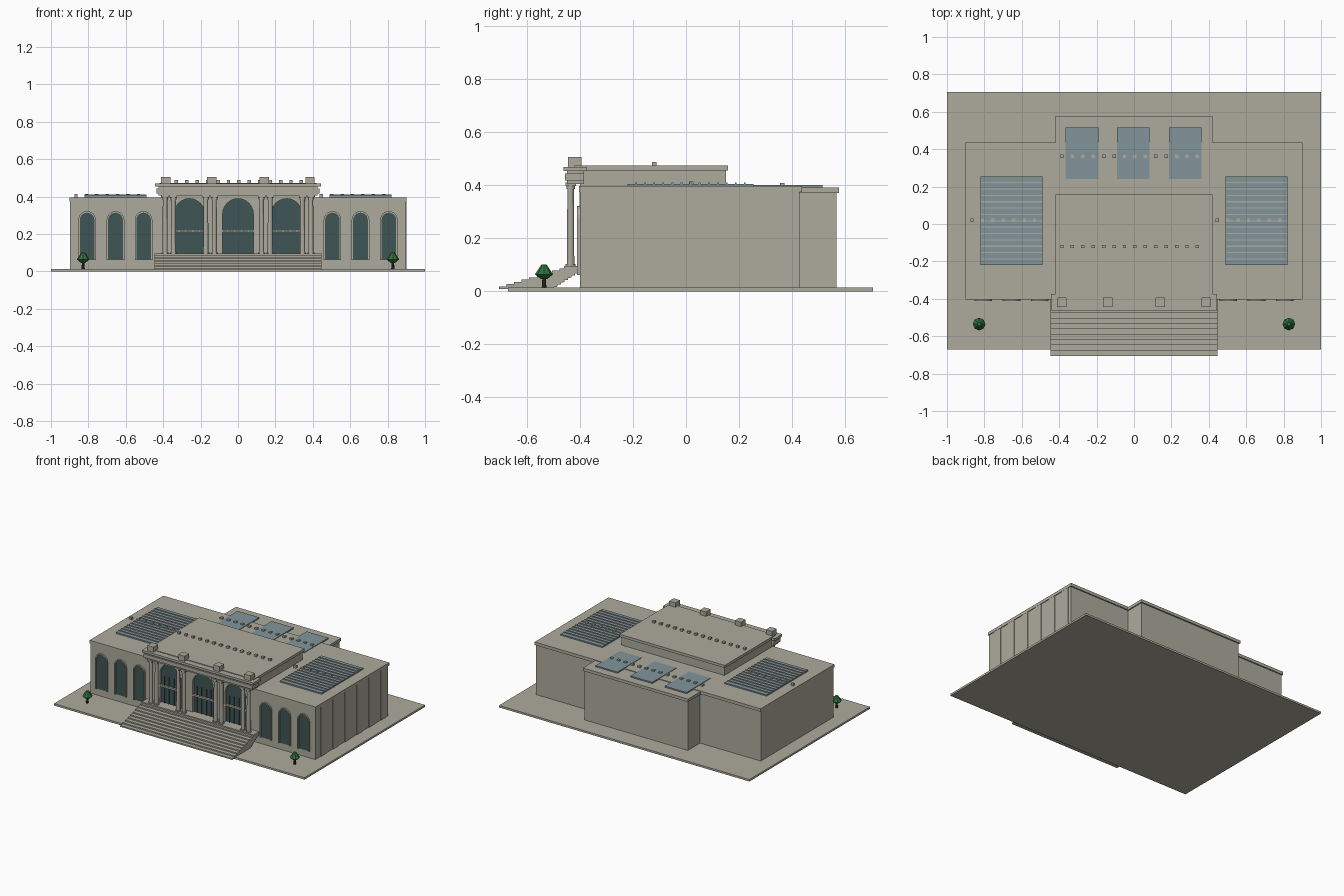
import bpy, bmesh, math
from mathutils import Matrix

cube = bpy.data.objects.get("Cube")
if cube:
    bpy.data.objects.remove(cube)


def material(name, r, g, b):
    m = bpy.data.materials.new(name)
    m.use_nodes = True
    m.diffuse_color = (r, g, b, 1)
    m.node_tree.nodes["Principled BSDF"].inputs["Base Color"].default_value = (r, g, b, 1)
    return m


STONE = material("warm grey stone", 0.42, 0.41, 0.34)
GLASS = material("dark teal glass", 0.05, 0.09, 0.09)
SKY = material("pale blue skylight", 0.22, 0.30, 0.33)
LEAF = material("tree green", 0.03, 0.16, 0.05)
BARK = material("dark bark", 0.03, 0.03, 0.025)


def finish(name, bm, mat):
    bmesh.ops.recalc_face_normals(bm, faces=bm.faces)
    me = bpy.data.meshes.new(name)
    bm.to_mesh(me)
    bm.free()
    me.materials.append(mat)
    ob = bpy.data.objects.new(name, me)
    bpy.context.collection.objects.link(ob)
    return ob


def add_box(bm, x0, x1, y0, y1, z0, z1):
    mat = Matrix.Translation(((x0 + x1) / 2, (y0 + y1) / 2, (z0 + z1) / 2))
    bmesh.ops.create_cube(bm, size=1, matrix=mat @ Matrix.Diagonal((x1 - x0, y1 - y0, z1 - z0, 1)))


def boxes(name, mat, *dims):
    bm = bmesh.new()
    for d in dims:
        add_box(bm, *d)
    return finish(name, bm, mat)


def arch(cx, half, z0, top, n=12):
    """Outline of a round-headed opening, from one foot to the other."""
    spring = top - half
    curve = [(cx + half * math.cos(math.pi * i / n), spring + half * math.sin(math.pi * i / n))
             for i in range(n + 1)]
    return [(cx + half, z0)] + curve + [(cx - half, z0)]


def add_prism(bm, outline, y0, y1):
    face = bm.faces.new([bm.verts.new((x, y0, z)) for x, z in outline])
    ext = bmesh.ops.extrude_face_region(bm, geom=[face])
    for v in ext["geom"]:
        if isinstance(v, bmesh.types.BMVert):
            v.co.y = y1


def add_arch_frame(bm, cx, half, z0, top, width, y0, y1):
    outer = arch(cx, half, z0, top)
    inner = arch(cx, half - width, z0, top - width)
    for i in range(len(outer) - 1):
        add_prism(bm, [outer[i], outer[i + 1], inner[i + 1], inner[i]], y0, y1)


def add_round(bm, x, y, z0, z1, r0, r1, sides):
    bmesh.ops.create_cone(bm, cap_ends=True, segments=sides, radius1=r0, radius2=r1,
                          depth=z1 - z0, matrix=Matrix.Translation((x, y, (z0 + z1) / 2)))


WING_X = [s * x for s in (-1, 1) for x in (0.505, 0.655, 0.807)]
BAY_X = [-0.26, 0, 0.26]
FRONT = -0.40

# Ground and main masses
boxes("ground_slab", STONE, (-1, 1, -0.67, 0.705, 0, 0.014))
body = boxes("main_body", STONE, (-0.897, 0.897, FRONT, 0.428, 0.01, 0.38))
boxes("main_roof", STONE, (-0.902, 0.902, FRONT - 0.004, 0.437, 0.374, 0.396))
boxes("rear_block", STONE, (-0.412, 0.412, 0.4, 0.567, 0.01, 0.375))
boxes("rear_roof", STONE, (-0.42, 0.42, 0.4, 0.577, 0.37, 0.391))
centre = boxes("central_hall", STONE, (-0.412, 0.412, FRONT + 0.001, 0.15, 0.38, 0.46))
boxes("central_roof", STONE, (-0.42, 0.42, -0.42, 0.158, 0.455, 0.474))

# Recessed arched bays and their glass
bm = bmesh.new()
for x in BAY_X:
    add_prism(bm, arch(x, 0.088, 0.095, 0.395), FRONT - 0.05, FRONT + 0.02)
cutter = finish("bay_cutter", bm, STONE)
cutter.hide_render = True
cutter.hide_viewport = True
for ob in (body, bpy.data.objects["main_roof"], centre):
    mod = ob.modifiers.new("bays", "BOOLEAN")
    mod.object = cutter
    mod.solver = "EXACT"

bm = bmesh.new()
for x in BAY_X:
    add_prism(bm, arch(x, 0.088, 0.095, 0.395), FRONT + 0.015, FRONT + 0.025)
for x in WING_X:
    add_prism(bm, arch(x, 0.042, 0.062, 0.318), FRONT - 0.003, FRONT + 0.004)
finish("window_glass", bm, GLASS)

# Window frames, transoms and mullions
bm = bmesh.new()
for x in WING_X:
    add_arch_frame(bm, x, 0.047, 0.062, 0.322, 0.008, FRONT - 0.011, FRONT + 0.002)
for x in BAY_X:
    add_arch_frame(bm, x, 0.088, 0.095, 0.395, 0.006, FRONT - 0.002, FRONT + 0.02)
    add_box(bm, x - 0.086, x + 0.086, FRONT, FRONT + 0.018, 0.21, 0.222)
finish("window_frames", bm, STONE)
bm = bmesh.new()
for x in BAY_X:
    for dx in (-0.055, -0.02, 0.02, 0.055):
        add_box(bm, x + dx - 0.002, x + dx + 0.002, FRONT + 0.008, FRONT + 0.016, 0.095, 0.285)
finish("door_mullions", bm, GLASS)

# Entrance steps and landing
bm = bmesh.new()
STEPS = 10
for i in range(STEPS):
    y = -0.705 + 0.0285 * i
    z = 0.018 + 0.0085 * i
    add_box(bm, -0.447, 0.447, y, -0.5 + 0.013 * i, z - 0.010, z)
    if i:
        add_box(bm, -0.447, 0.447, y, -0.51 + 0.013 * i, z - 0.018, z - 0.009)
add_box(bm, -0.447, 0.447, -0.46, FRONT + 0.01, 0.075, 0.095)
finish("entrance_steps", bm, STONE)

# Paired columns with bases and capitals
bm = bmesh.new()
for s in (-1, 1):
    for x in (0.126, 0.172, 0.345, 0.39):
        add_round(bm, s * x, -0.435, 0.1, 0.40, 0.014, 0.012, 12)
        for z0, z1, r in ((0.09, 0.102, 0.019), (0.385, 0.396, 0.016)):
            add_round(bm, s * x, -0.435, z0, z1, r, r, 12)
        add_box(bm, s * x - 0.02, s * x + 0.02, -0.455, -0.415, 0.396, 0.41)
finish("columns", bm, STONE)

# Entablature and parapet blocks
boxes("entablature", STONE,
      (-0.425, 0.425, -0.448, -0.385, 0.405, 0.46),
      (-0.435, 0.435, -0.456, -0.385, 0.417, 0.443),
      (-0.445, 0.445, -0.462, -0.375, 0.453, 0.469))
boxes("parapet_blocks", STONE,
      *[(x - 0.025, x + 0.025, -0.445, -0.393, 0.465, 0.506) for x in (-0.387, -0.14, 0.14, 0.385)])

# Pilaster strips along one side wall
boxes("side_pilasters", STONE,
      *[(0.89, 0.901, -0.34 + 0.137 * i, -0.28 + 0.137 * i, 0.012, 0.376) for i in range(6)])

# Skylights
boxes("wing_skylights", SKY, *[(s * 0.655 - 0.167, s * 0.655 + 0.167, -0.22, 0.255, 0.39, 0.405)
                               for s in (-1, 1)])
boxes("rear_skylights", SKY, *[(x - 0.087, x + 0.087, 0.24, 0.515, 0.385, 0.4)
                               for x in (-0.278, -0.004, 0.274)])
boxes("skylight_ribs", STONE,
      *[(s * 0.655 - 0.165, s * 0.655 + 0.165, y - 0.003, y + 0.003, 0.4, 0.41)
        for s in (-1, 1) for y in [-0.187 + 0.034 * i for i in range(13)]])

# Rows of small roof vents
bm = bmesh.new()
for x0, y, z, count in ((-0.385, -0.12, 0.47, 14), (-0.385, 0.363, 0.39, 14),
                        (-0.866, 0.02, 0.395, 7), (0.445, 0.02, 0.395, 7)):
    for i in range(count):
        x = x0 + 0.0557 * i
        add_box(bm, x - 0.009, x + 0.009, y - 0.009, y + 0.009, z, z + 0.018)
finish("roof_vents", bm, STONE)

# Two clipped trees
for s, side in ((1, "left"), (-1, "right")):
    bm = bmesh.new()
    add_round(bm, s * 0.828, -0.535, 0.012, 0.055, 0.009, 0.006, 8)
    finish(side + "_tree_trunk", bm, BARK)
    bm = bmesh.new()
    add_round(bm, s * 0.828, -0.535, 0.046, 0.064, 0.012, 0.034, 8)
    add_round(bm, s * 0.828, -0.535, 0.064, 0.1, 0.034, 0.01, 8)
    finish(side + "_tree_crown", bm, LEAF)
